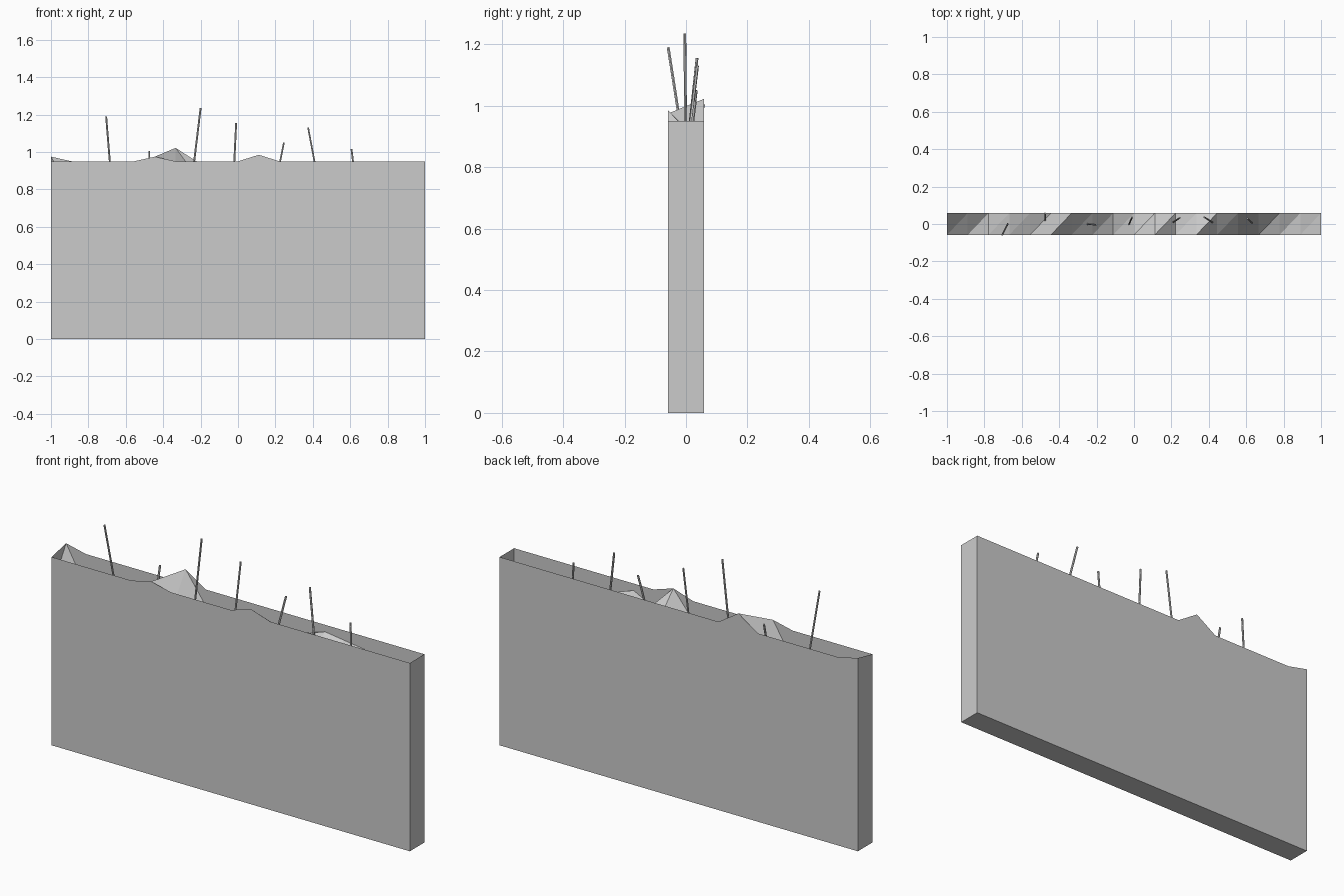
import bpy, bmesh
from mathutils import Vector

if "Cube" in bpy.data.objects:
    bpy.data.objects.remove(bpy.data.objects["Cube"])

HALF_Y, TOP, N = 0.058, 0.95, 18

# Heights of the broken concrete along the front and back edges
front = [.785, .72, .70, .74, .80, .975, .85, .80, .76, .85, .985,
         .86, .915, .83, .74, .72, .73, .75, .74]
back = [.975, .78, .70, .76, .85, .85, 1.022, .87, .80, .84, .87,
        .86, .88, .915, .90, .885, .78, .76, .74]
xs = [-1 + 2 * i / N for i in range(N + 1)]


def make_object(name, bm):
    mesh = bpy.data.meshes.new(name)
    bm.to_mesh(mesh)
    bm.free()
    obj = bpy.data.objects.new(name, mesh)
    bpy.context.collection.objects.link(obj)
    return obj


# Wall shell: four sides and a floor, the rim rising only where chunks stick out
bm = bmesh.new()


def row(y, heights):
    return [bm.verts.new((x, y, z)) for x, z in zip(xs, heights)]


lower = [row(s * HALF_Y, [0] * (N + 1)) for s in (-1, 1)]
upper = [row(-HALF_Y, [max(TOP, z) for z in front]),
         row(HALF_Y, [max(TOP, z) for z in back])]
for i in range(N):
    bm.faces.new((lower[0][i], lower[0][i + 1], upper[0][i + 1], upper[0][i]))
    bm.faces.new((lower[1][i + 1], lower[1][i], upper[1][i], upper[1][i + 1]))
    bm.faces.new((lower[1][i], lower[1][i + 1], lower[0][i + 1], lower[0][i]))
bm.faces.new((lower[1][0], lower[0][0], upper[0][0], upper[1][0]))
bm.faces.new((lower[0][N], lower[1][N], upper[1][N], upper[0][N]))
make_object("wall_shell", bm)

# Jagged broken surface sunk inside the rim
bm = bmesh.new()
f, b = row(-HALF_Y, front), row(HALF_Y, back)
for i in range(N):
    bm.faces.new((f[i], f[i + 1], b[i + 1]))
    bm.faces.new((f[i], b[i + 1], b[i]))
make_object("broken_top", bm)

# Bent reinforcing bars: root and tip
bars = [
    ((-.675, 0, .82), (-.705, -.058, 1.19)),
    ((-.475, 0, .76), (-.475, .057, 1.005)),
    ((-.25, 0, .82), (-.20, -.004, 1.235)),
    ((-.026, 0, .82), (-.010, .036, 1.155)),
    ((.20, .004, .82), (.245, .033, 1.05)),
    ((.433, 0, .82), (.375, .037, 1.13)),
    ((.63, .006, .82), (.607, .030, 1.015)),
]
for i, (root, tip) in enumerate(bars):
    root, tip = Vector(root), Vector(tip)
    axis = tip - root
    bm = bmesh.new()
    bmesh.ops.create_cone(bm, cap_ends=True, segments=6, radius1=.005,
                          radius2=.005, depth=axis.length)
    bar = make_object(f"rebar_{i + 1}", bm)
    bar.location = (root + tip) / 2
    bar.rotation_mode = 'QUATERNION'
    bar.rotation_quaternion = axis.to_track_quat('Z', 'Y')
